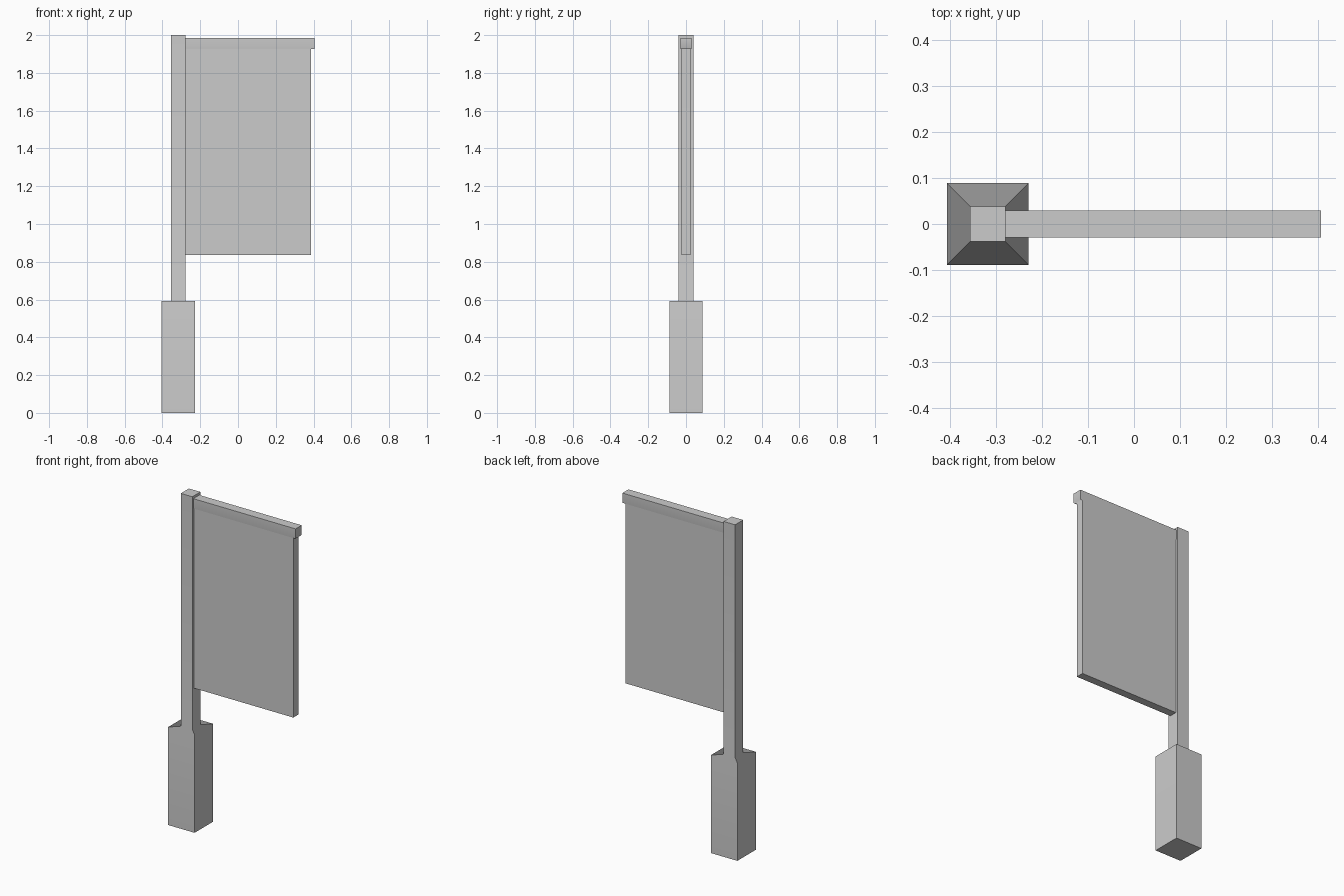
import bpy, bmesh

if "Cube" in bpy.data.objects:
    bpy.data.objects.remove(bpy.data.objects["Cube"])


def stacked_block(name, rings):
    """Closed rectangular column from rings (x0, x1, half_depth, z), bottom to top.
    Corners and end caps are sharp, the steps between rings shade smoothly."""
    bm = bmesh.new()
    loops = [[bm.verts.new(p) for p in ((x0, -d, z), (x1, -d, z), (x1, d, z), (x0, d, z))]
             for x0, x1, d, z in rings]
    for lower, upper in zip(loops, loops[1:]):
        for i in range(4):
            j = (i + 1) % 4
            bm.faces.new((lower[i], lower[j], upper[j], upper[i]))
    caps = [bm.faces.new(loops[0][::-1]), bm.faces.new(loops[-1])]
    bmesh.ops.recalc_face_normals(bm, faces=bm.faces)

    # Only the horizontal steps between rings stay smooth
    smooth_edges = set()
    for loop in loops[1:-1]:
        for i in range(4):
            smooth_edges.add(bm.edges.get((loop[i], loop[(i + 1) % 4])))
    for e in bm.edges:
        e.smooth = e in smooth_edges
    for f in bm.faces:
        f.smooth = f not in caps

    mesh = bpy.data.meshes.new(name)
    bm.to_mesh(mesh)
    bm.free()
    obj = bpy.data.objects.new(name, mesh)
    bpy.context.collection.objects.link(obj)
    mod = obj.modifiers.new("weighted_normals", 'WEIGHTED_NORMAL')
    mod.mode = 'FACE_AREA'
    mod.keep_sharp = True
    return obj


# Post with thick square base
cx, base, post, step = -0.317, 0.0885, 0.0385, 0.592
stacked_block("post", [
    (cx - base, cx + base, base, 0.0),
    (cx - base, cx + base, base, step),
    (cx - post, cx + post, post, step),
    (cx - post, cx + post, post, 2.0),
])

# Hanging sign panel with a slightly larger top bar, both set into the post
stacked_block("sign_panel", [
    (-0.285, 0.387, 0.024, 0.837),
    (-0.285, 0.387, 0.024, 1.926),
    (-0.290, 0.4055, 0.029, 1.926),
    (-0.290, 0.4055, 0.029, 1.985),
])
